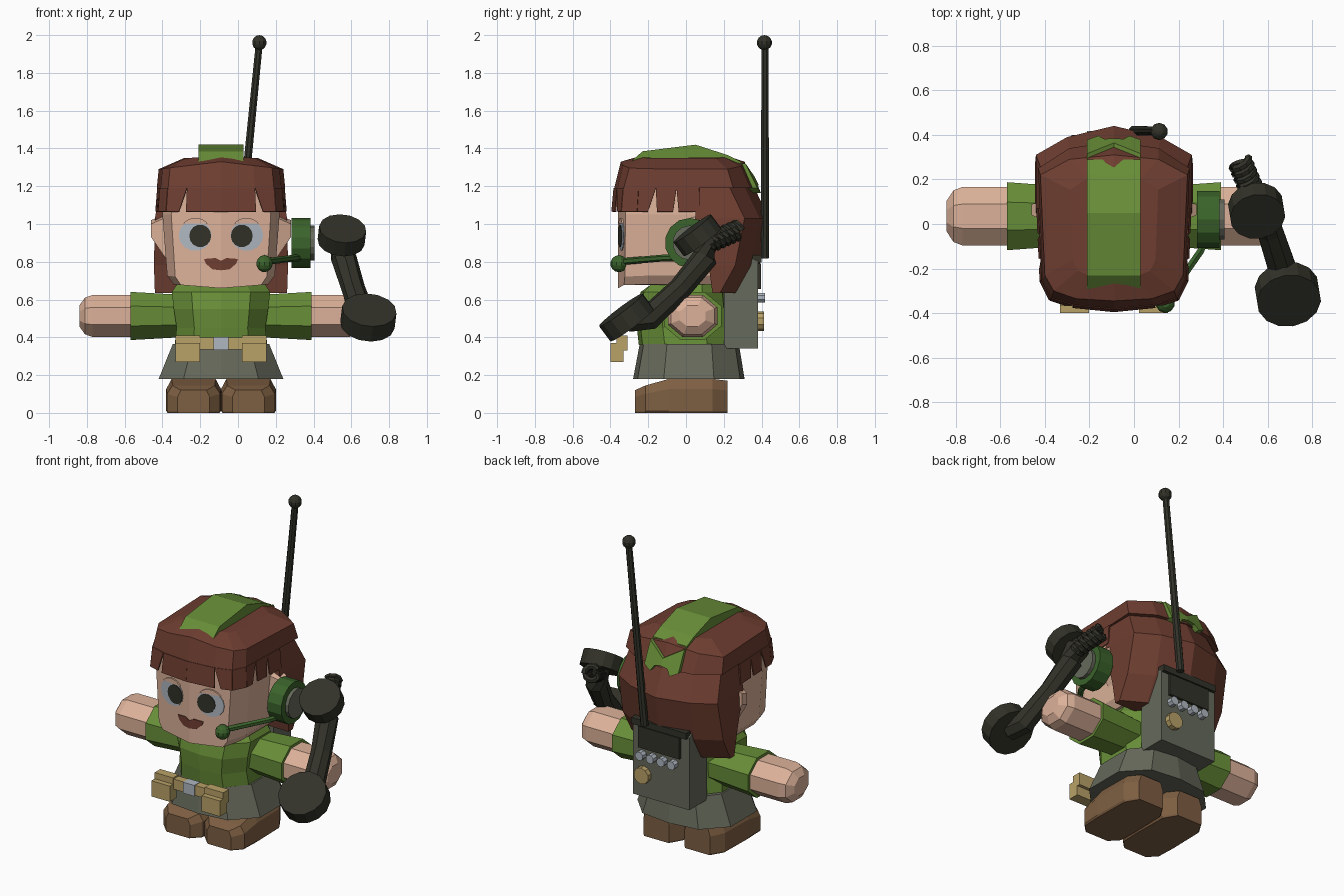
import bpy, bmesh, math
from mathutils import Vector

if "Cube" in bpy.data.objects:
    bpy.data.objects.remove(bpy.data.objects["Cube"], do_unlink=True)

CX = -0.09  # body centre line


def material(name, code):
    lin = [(int(code[i:i + 2], 16) / 255) ** 2.2 for i in (0, 2, 4)] + [1]
    m = bpy.data.materials.new(name)
    m.use_nodes = True
    m.diffuse_color = lin
    bsdf = next(n for n in m.node_tree.nodes if n.type == 'BSDF_PRINCIPLED')
    bsdf.inputs["Base Color"].default_value = lin
    bsdf.inputs["Roughness"].default_value = 0.9
    return m


SKIN = material("skin", "DBB098")
HAIR = material("auburn hair", "6E4034")
GREEN = material("leaf green", "678C3A")
HEADSET = material("deep green", "3D632F")
DARK = material("charcoal", "35352D")
GREY = material("olive grey", "66695B")
GOLD = material("tan canvas", "B8A168")
BOOT = material("boot brown", "7D5F44")
SILVER = material("pale silver", "AEB6C0")


def finish(name, bm, mat):
    bmesh.ops.recalc_face_normals(bm, faces=bm.faces)
    me = bpy.data.meshes.new(name)
    bm.to_mesh(me)
    bm.free()
    me.materials.append(mat)
    ob = bpy.data.objects.new(name, me)
    bpy.context.collection.objects.link(ob)
    return ob


def loft(name, rings, mat):
    """Skin a list of equal-length point rings and cap both ends."""
    bm = bmesh.new()
    vs = [[bm.verts.new(p) for p in r] for r in rings]
    n = len(vs[0])
    for a, b in zip(vs, vs[1:]):
        for i in range(n):
            j = (i + 1) % n
            bm.faces.new((a[i], a[j], b[j], b[i]))
    bm.faces.new(vs[0])
    bm.faces.new(vs[-1])
    return finish(name, bm, mat)


def mirrored(half, z):
    """Closed outline from its +x half, ordered from front centre to back centre."""
    zf = z if callable(z) else (lambda x: z)
    full = half + [(-x, y) for x, y in reversed(half) if x > 0.001]
    return [(CX + x, y, zf(abs(x))) for x, y in full]


def oct_ring(hx, y0, y1, z):
    cy, hy = (y0 + y1) / 2, (y1 - y0) / 2
    return mirrored([(0, cy - hy), (hx * .6, cy - hy * .92), (hx, cy - hy * .45),
                     (hx, cy + hy * .45), (hx * .6, cy + hy * .92), (0, cy + hy)], z)


def tube(name, pts, radii, mat, sides=8):
    """Round section carried along a path."""
    pts = [Vector(p) for p in pts]
    rings = []
    for i, p in enumerate(pts):
        d = (pts[min(i + 1, len(pts) - 1)] - pts[max(i - 1, 0)]).normalized()
        ref = Vector((0, 0, 1)) if abs(d.z) < 0.95 else Vector((1, 0, 0))
        u = d.cross(ref).normalized()
        v = d.cross(u)
        rings.append([p + radii[i] * (u * math.cos(a) + v * math.sin(a))
                      for a in (math.tau * (k + .5) / sides for k in range(sides))])
    return loft(name, rings, mat)


def disc(name, c, axis, r, depth, mat, sides=12):
    c, h = Vector(c), Vector(axis).normalized() * depth / 2
    return tube(name, [c - h, c + h], [r, r], mat, sides)


def box(name, x, y, z, mat):
    return loft(name, [[(x[0], y[0], k), (x[1], y[0], k), (x[1], y[1], k), (x[0], y[1], k)] for k in z], mat)


def prism_x(name, profile, x0, x1, mat):
    return loft(name, [[(x, y, z) for y, z in profile] for x in (x0, x1)], mat)


def plate(name, pts, surface, lift, mat):
    """Thin plate lying on a surface y = surface(x, z)."""
    return loft(name, [[(CX + x, surface(x, z) + o, z) for x, z in pts] for o in lift], mat)


def ball(name, c, r, mat):
    bm = bmesh.new()
    bmesh.ops.create_uvsphere(bm, u_segments=10, v_segments=7, radius=r)
    bmesh.ops.translate(bm, verts=bm.verts, vec=c)
    return finish(name, bm, mat)


def limb(name, s, sections, mat):
    """Eight-sided sleeve or arm along x."""
    loft(name, [[(CX + s * x, .035 + ry * math.cos(a), .513 + rz * math.sin(a))
                 for a in (math.tau * (k + .5) / 8 for k in range(8))] for x, ry, rz in sections], mat)


# Boots, sleeves, arms and ears on both sides
for side, s in (("left", 1), ("right", -1)):
    rings = []
    for y, w, h in ((-.27, .085, .12), (-.215, .14, .145), (-.09, .145, .18), (.14, .14, .18), (.22, .09, .17)):
        rings.append([(CX + s * .145 + x * w, y, z * h) for x, z in
                      ((-.95, 0), (-1, .06), (-1, .7), (-.8, 1), (.8, 1), (1, .7), (1, .06), (.95, 0))])
    loft(side + "_boot", rings, BOOT)
    limb(side + "_sleeve", s, ((.15, .14, .115), (.25, .147, .124), (.48, .165, .138)), GREEN)
    limb(side + "_arm", s, ((.47, .142, .12), (.68, .142, .12), (.72, .125, .105), (.75, .075, .06)), SKIN)
    loft(side + "_ear", [[(CX + s * .28, y, z) for y, z in ((0, .8), (.0, 1.04), (.1, 1.06), (.1, .82))],
                         [(CX + s * .37, y, z) for y, z in ((.04, .93), (.04, 1.0), (.09, 1.02), (.09, .95))]], SKIN)

# Skirt and shirt
loft("skirt", [oct_ring(.33, -.28, .31, .18), oct_ring(.255, -.245, .28, .365)], GREY)
loft("shirt", [oct_ring(.245, -.25, .25, .36), oct_ring(.235, -.26, .24, .45), oct_ring(.25, -.265, .22, .55),
               oct_ring(.26, -.24, .21, .64), oct_ring(.225, -.2, .19, lambda x: .66 + .15 * x)], GREEN)

# Belt standing off the waist, with pouches and buckle
box("belt", (CX - .24, CX + .24), (-.36, -.31), (.335, .4), GOLD)
box("buckle", (-.13, -.05), (-.369, -.31), (.333, .403), SILVER)
for side, s in (("left", 1), ("right", -1)):
    c = CX + s * .177
    box(side + "_pouch", (c - .065, c + .065), (-.4, -.33), (.27, .37), GOLD)
    box(side + "_pouch_flap", (c - .065, c + .065), (-.367, -.31), (.33, .41), GOLD)


# Head with a slight ridge down the face
def face_y(x, z=0):
    return -.36 + .15 * abs(x)


def head_ring(w, back, z):
    c = w * .85
    return mirrored([(0, -.36), (c, face_y(c)), (w, -.2), (w, .15), (w * .6, back), (0, back)], z)


loft("head", [head_ring(.25, .22, lambda x: .66 + .08 * x), head_ring(.285, .26, lambda x: .69 + .13 * x),
              head_ring(.31, .28, 1.05), head_ring(.295, .26, 1.22)], SKIN)


# Painted face
def arc(cx, cz, rx, rz, a0=0, a1=360, n=14):
    return [(cx + rx * math.cos(math.radians(a0 + (a1 - a0) * k / n)),
             cz + rz * math.sin(math.radians(a0 + (a1 - a0) * k / n))) for k in range(n + (a1 - a0 < 360))]


for side, s in (("left", 1), ("right", -1)):
    for part, pts, lift, mat in (
            ("_eye_white", arc(.137, .94, .087, .082), -.004, SILVER),
            ("_pupil", arc(.11, .937, .058, .06), -.007, DARK),
            ("_eyelid", arc(.135, .94, .09, .092, 42, 138, 8), -.009, SKIN),
            ("_mouth", [(0, .805), (.03, .82), (.09, .815), (.08, .79), (.045, .76), (0, .755)], -.005, HAIR)):
        plate(side + part, [(s * x, z) for x, z in pts], face_y, (.001, lift), mat)

# Hair cap
top = [(0, -.345), (.17, -.335), (.27, -.3), (.31, -.23), (.33, .22), (.2, .29), (0, .31)]
mid = [(0, -.38), (.18, -.362), (.28, -.33), (.32, -.25), (.34, .25), (.2, .34), (0, .37)]
loft("hair_cap", [mirrored(mid, 1.19), mirrored(top, lambda x: 1.33 - .12 * x),
                  mirrored([(x * .6, y * .7) for x, y in top], lambda x: 1.36 - .06 * x)], HAIR)

# Long back hair with a centre ridge
rings = []
for z, f, w, b in ((1.3, .05, .3, .31), (1.03, .05, .35, .44), (.78, .12, .355, .39), (.635, .14, .35, .31)):
    rings.append(mirrored([(0, f), (w, f), (w, b - .13), (w * .6, b - .05), (0, b)], z))
loft("back_hair", rings, HAIR)

# Fringe strands, some narrowing to their tips
bm = bmesh.new()
for s in (1, -1):
    for a, b, tip in ((mid[0], mid[1], (0, 1)), (mid[1], mid[2], (.35, 1)), (mid[2], mid[3], (0, 1)),
                      (mid[3], (.324, -.16), (0, .6)), ((.324, -.16), (.329, -.05), (.1, .85)),
                      ((.329, -.05), (.334, .07), (.1, 1))):
        a, b = Vector(a), Vector(b)
        low = [a.lerp(b, t) * 1.03 for t in tip]
        quad = [(*a, 1.19), (*b, 1.19), (*low[1], 1.065), (*low[0], 1.065)]
        bm.faces.new([bm.verts.new((CX + s * x, y, z)) for x, y, z in quad])
fringe = finish("fringe", bm, HAIR)
thick = fringe.modifiers.new("thickness", 'SOLIDIFY')
thick.thickness = .008
thick.offset = 0

# Green headband and its tails at the back
prism_x("headband", [(-.33, 1.25), (-.315, 1.31), (-.23, 1.385), (.05, 1.42), (.22, 1.365), (.29, 1.33), (.29, 1.25)],
        CX - .12, CX + .12, GREEN)
half = [(0, 1.25), (.12, 1.32), (.12, 1.19), (.07, 1.165), (.045, 1.2), (0, 1.21)]
for side, s in (("left", 1), ("right", -1)):
    plate(side + "_headband_tail", [(s * x, z) for x, z in half],
          lambda x, z: .3 + (1.32 - z) * .48 - .12 * abs(x), (-.03, .03), GREEN)

# Headset with microphone
disc("headset_cup", (.333, .02, .9), (1, 0, 0), .132, .1, HEADSET, 14)
disc("headset_pad", (.39, .02, .9), (1, 0, 0), .092, .03, GREY, 14)
tube("microphone_boom", [(.33, -.04, .82), (.3, -.12, .82), (.14, -.35, .8)], [.018] * 3, HEADSET, 6)
ball("microphone", (.14, -.355, .79), .045, HEADSET)

# Telephone handset and coiled cord
tilt = (.1, -.6, .8)
disc("handset_earpiece", (.55, .06, .94), tilt, .125, .09, DARK, 14)
disc("handset_mouthpiece", (.69, -.315, .505), tilt, .145, .1, DARK, 14)
tube("handset_grip", [(.545, .1, .92), (.56, .1, .82), (.61, -.03, .66), (.665, -.2, .5), (.69, -.3, .49)],
     [.065, .068, .062, .068, .065], DARK, 8)
start, end = Vector((.54, .12, .9)), Vector((.475, .28, .97))
along = (end - start).normalized()
u = along.cross(Vector((0, 0, 1))).normalized()
v = along.cross(u)
coil = [start.lerp(end, k / 60) + .042 * (u * math.cos(k * .63) + v * math.sin(k * .63)) for k in range(61)]
tube("coiled_cord", coil, [.018] * 61, DARK, 6)

# Radio pack
prism_x("radio_pack", [(.2, .34), (.38, .34), (.38, .8), (.34, .82), (.2, .82)], -.29, .11, GREY)
box("radio_panel", (-.23, .06), (.37, .397), (.655, .79), DARK)
box("radio_top_trim", (-.28, .11), (.34, .4), (.795, .835), DARK)
for i in range(4):
    disc(f"radio_knob_{i + 1}", (.04 - .075 * i, .393, .61), (0, 1, 0), .028, .05, SILVER, 8)
disc("radio_dial", (.03, .393, .485), (0, 1, 0), .052, .04, GOLD, 10)
tube("antenna", [(.0, .418, .82), (.112, .418, 1.95)], [.024, .02], DARK, 8)
ball("antenna_tip", (.113, .415, 1.96), .04, DARK)
